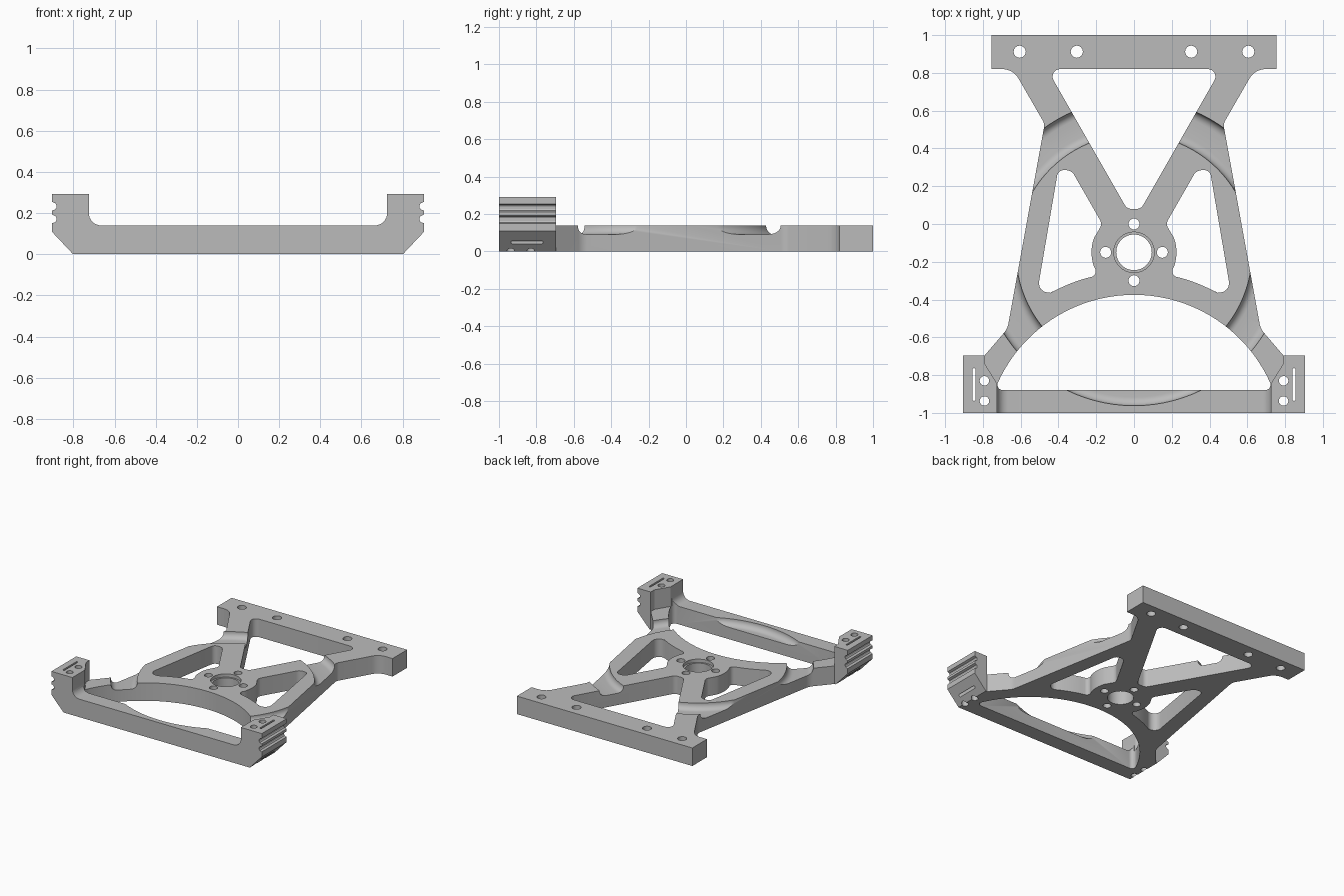
import bpy, bmesh, math
from mathutils import Vector

cube = bpy.data.objects.get("Cube")
if cube:
    bpy.data.objects.remove(cube)

grey = bpy.data.materials.new("machined grey")
grey.use_nodes = True
grey.diffuse_color = (0.5, 0.5, 0.5, 1)
grey.node_tree.nodes["Principled BSDF"].inputs["Base Color"].default_value = (0.5, 0.5, 0.5, 1)

HUB = (0, -0.15)
ARCH = (0, -1.166)
TOP = 0.14        # plate thickness
BLOCK = 0.292     # end block height


def rounded(corners, steps=8):
    """Polygon from (x, y, fillet radius) corners."""
    out = []
    for i, c in enumerate(corners):
        p = Vector(c[:2])
        r = c[2] if len(c) > 2 else 0
        if not r:
            out.append(p)
            continue
        u = (Vector(corners[i - 1][:2]) - p).normalized()
        v = (Vector(corners[(i + 1) % len(corners)][:2]) - p).normalized()
        half = u.angle(v) / 2
        centre = p + (u + v).normalized() * r / math.sin(half)
        a = (p + u * r / math.tan(half) - centre).normalized()
        b = (p + v * r / math.tan(half) - centre).normalized()
        out += [centre + a.slerp(b, k / steps).normalized() * r for k in range(steps + 1)]
    return out


def arc(centre, r, start, end, n):
    angles = [math.radians(start + (end - start) * k / n) for k in range(n + 1)]
    return [(centre[0] + r * math.cos(a), centre[1] + r * math.sin(a)) for a in angles]


def circle(centre, r, n=32):
    return arc(centre, r, 0, 360 - 360 / n, n - 1)


def flip(points):
    return [(-p[0], *p[1:]) for p in reversed(points)]


def symmetric(half):
    return half + flip(half)


def prism(bm, points, low, high, axis="z"):
    """Extrude a plan (axis z) or an elevation (axis y)."""
    def place(p, h):
        return (p[0], p[1], h) if axis == "z" else (p[0], h, p[1])
    a = [bm.verts.new(place(p, low)) for p in points]
    b = [bm.verts.new(place(p, high)) for p in points]
    bm.faces.new(a)
    bm.faces.new(b)
    for i in range(len(a)):
        j = (i + 1) % len(a)
        bm.faces.new((a[i], a[j], b[j], b[i]))


def lathe(bm, profile, steps=96):
    """Turn a closed (radius, z) profile about the hub axis."""
    rings = []
    for k in range(steps):
        t = 2 * math.pi * k / steps
        rings.append([bm.verts.new((HUB[0] + r * math.cos(t), HUB[1] + r * math.sin(t), z))
                      for r, z in profile])
    n = len(profile)
    for k in range(steps):
        a, b = rings[k], rings[(k + 1) % steps]
        for i in range(n):
            j = (i + 1) % n
            bm.faces.new((a[i], a[j], b[j], b[i]))


def finish(bm, name):
    bmesh.ops.recalc_face_normals(bm, faces=bm.faces[:])
    mesh = bpy.data.meshes.new(name)
    bm.to_mesh(mesh)
    bm.free()
    ob = bpy.data.objects.new(name, mesh)
    bpy.context.collection.objects.link(ob)
    mesh.materials.append(grey)
    return ob


def cut(body, bm):
    cutter = finish(bm, "cutter")
    cutter.hide_render = True
    mod = body.modifiers.new("cut", "BOOLEAN")
    mod.operation = "DIFFERENCE"
    mod.solver = "EXACT"
    mod.object = cutter
    bpy.context.view_layer.objects.active = body
    bpy.context.view_layer.update()
    bpy.ops.object.modifier_apply(modifier=mod.name)
    bpy.data.objects.remove(cutter)


# Outer plan of the whole bracket
outline = [(0.755, 1), (0.755, 0.82), (0.64, 0.82, 0.1), (0.473, 0.53, 0.06),
           (0.67, -0.555, 0.1), (0.79, -0.695), (0.93, -0.695), (0.93, -1)]
bm = bmesh.new()
prism(bm, rounded(symmetric(outline)), 0, BLOCK)
body = finish(bm, "mounting_bracket")

# Windows: rear triangle, front arch and the two side openings
bm = bmesh.new()
prism(bm, rounded(symmetric([(0.46, 0.82, 0.04), (0.037, 0.08, 0.04)])), -0.1, 0.5)
arch = [(-0.722, -0.88, 0.03), (0.722, -0.88, 0.03)] + arc(ARCH, 0.791, 23.8, 156.2, 40)
prism(bm, rounded(arch), -0.1, 0.5)
window = ([(0.331, 0.285, 0.05), (0.402, 0.285, 0.035), (0.521, -0.412, 0.05)]
          + arc(ARCH, 0.915, 60.5, 74.1, 6) + [(0.187, -0.271, 0.03)]
          + arc(HUB, 0.225, -20, 20, 8) + [(0.168, 0, 0.04)])
for w in (window, flip(window)):
    prism(bm, rounded(w), -0.1, 0.5)
cut(body, bm)

# Lower the frame to plate height, leaving the two end blocks standing
bm = bmesh.new()
prism(bm, rounded(symmetric([(0.725, 0.4), (0.725, TOP, 0.06)])), -1.1, -0.86, "y")
cut(body, bm)
bm = bmesh.new()
clear = [(0.725, -0.86), (0.725, -0.845), (0.79, -0.74), (0.79, -0.695), (1, -0.695), (1, 1.1)]
prism(bm, symmetric(clear), TOP, 0.4)
cut(body, bm)

# Notched and chamfered outer sides of the blocks
side = [(0.79, -0.012), (0.905, 0.11)]
for z in (0.15, 0.212):
    side += [(0.905, z), (0.888, z + 0.006), (0.883, z + 0.014),
             (0.883, z + 0.028), (0.888, z + 0.036), (0.905, z + 0.043)]
side += [(0.905, 0.35), (1, 0.35), (1, -0.012)]
bm = bmesh.new()
prism(bm, side, -1.1, -0.6, "y")
prism(bm, flip(side), -1.1, -0.6, "y")
cut(body, bm)

# Bolt holes and block slots
bm = bmesh.new()
for x, y in ((0, 0), (0, -0.3), (0.15, -0.15), (-0.15, -0.15)):
    prism(bm, circle((x, y), 0.029), -0.1, 0.5)
for s in (1, -1):
    for x in (0.303, 0.605):
        prism(bm, circle((s * x, 0.912), 0.032), -0.1, 0.5)
    for y in (-0.83, -0.937):
        prism(bm, circle((s * 0.792, y), 0.025), -0.1, 0.5)
    slot = (arc((s * 0.847, -0.77), 0.007, 0, 180, 6)
            + arc((s * 0.847, -0.93), 0.007, 180, 360, 6))
    prism(bm, slot, -0.1, 0.5)
cut(body, bm)

# Central bore with a stepped rim
for r, low in ((0.094, -0.1), (0.107, 0.115)):
    bm = bmesh.new()
    prism(bm, circle(HUB, r, 64), low, 0.5)
    cut(body, bm)

# Shallow ring recess across the four arms, with filleted walls
floor, r = 0.092, 0.045
recess = ([(0.625, 0.2)] + arc((0.625 + r, floor + r), r, 180, 270, 7)
          + arc((0.812 - r, floor + r), r, 270, 360, 7) + [(0.812, 0.2)])
bm = bmesh.new()
lathe(bm, recess)
cut(body, bm)

# Smooth fillets, crisp machined edges
bpy.ops.object.select_all(action="DESELECT")
body.select_set(True)
bpy.context.view_layer.objects.active = body
bpy.ops.object.shade_smooth_by_angle(angle=math.radians(30))
